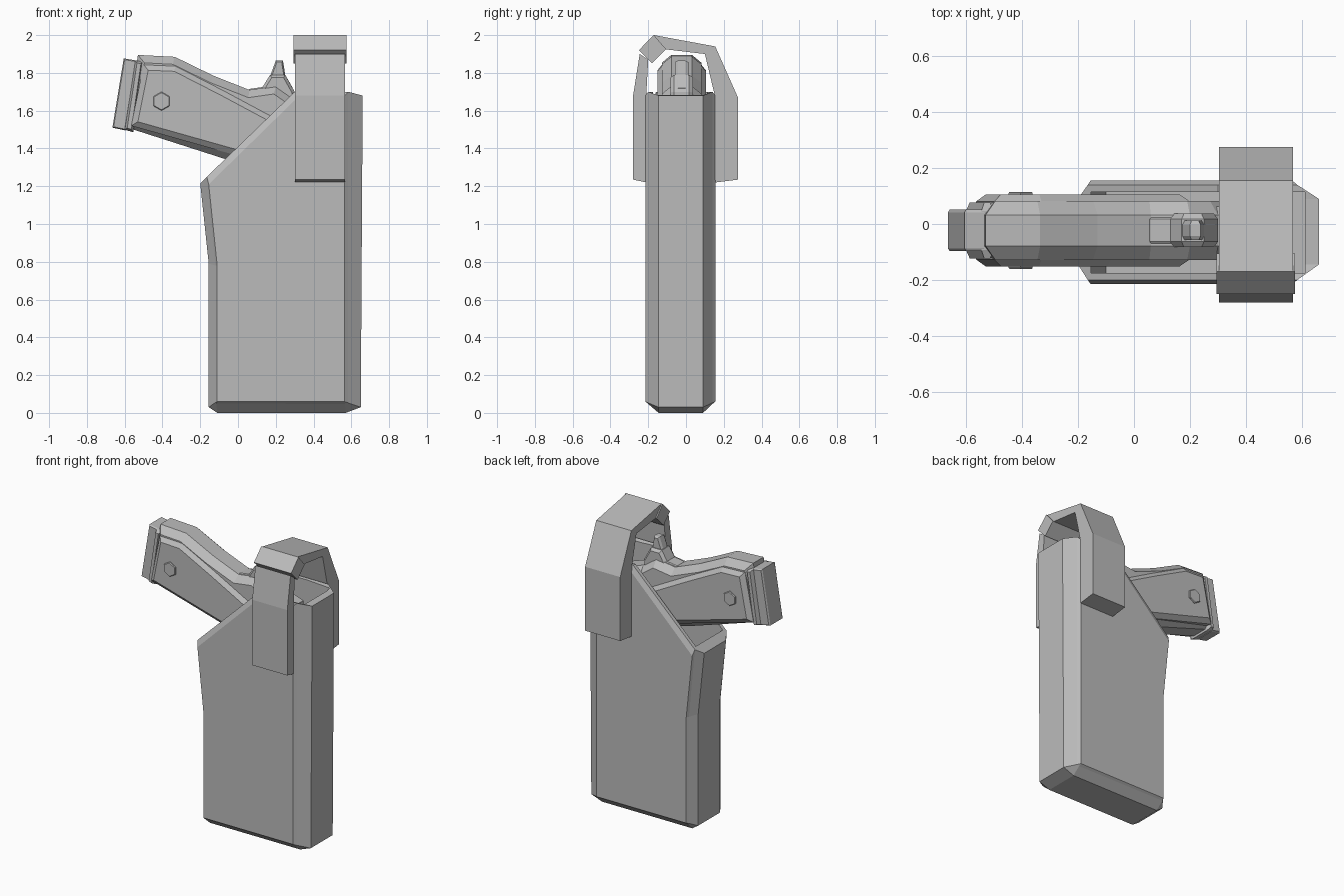
import bpy, bmesh, math
from mathutils import Vector, Matrix

cube = bpy.data.objects.get("Cube")
if cube:
    bpy.data.objects.remove(cube)

grey = bpy.data.materials.new("plain grey")
grey.use_nodes = True
grey.diffuse_color = (0.5, 0.5, 0.5, 1)
grey.node_tree.nodes["Principled BSDF"].inputs["Base Color"].default_value = (0.5, 0.5, 0.5, 1)


def loft(name, layers, axis="y"):
    """Join outlines of equal length, each at its own depth along y (xz points) or x (yz points)."""
    bm = bmesh.new()
    rings = []
    for depth, outline in layers:
        rings.append([bm.verts.new((a, depth, b) if axis == "y" else (depth, a, b))
                      for a, b in outline])
    for low, high in zip(rings, rings[1:]):
        for i in range(len(low)):
            j = (i + 1) % len(low)
            bm.faces.new((low[i], low[j], high[j], high[i]))
    bm.faces.new(rings[0][::-1])
    bm.faces.new(rings[-1])
    bmesh.ops.recalc_face_normals(bm, faces=bm.faces)
    mesh = bpy.data.meshes.new(name)
    bm.to_mesh(mesh)
    bm.free()
    mesh.materials.append(grey)
    obj = bpy.data.objects.new(name, mesh)
    bpy.context.collection.objects.link(obj)
    return obj


def inset(outline, d):
    """Mitred inset of a clockwise outline."""
    pts = [Vector(p) for p in outline]
    result = []
    for i, p in enumerate(pts):
        u = (p - pts[i - 1]).normalized()
        v = (pts[(i + 1) % len(pts)] - p).normalized()
        n1, n2 = Vector((u.y, -u.x)), Vector((v.y, -v.x))
        result.append(tuple(p + (n1 + n2) * d / max(1 + n1.dot(n2), 0.4)))
    return result


def bevelled(name, outline, half, depth, size, middle=-0.023):
    """Slab around the gun's middle plane with chamfered rims."""
    small = inset(outline, size)
    return loft(name, [(middle - half, small), (middle - half + depth, outline),
                       (middle + half - depth, outline), (middle + half, small)])


# Holster shell: flat sides, chamfered ends and a slanted mouth
side = [(-.11, .06), (-.11, .06), (-.11, .78), (-.155, 1.21), (.3, 1.655),
        (.565, 1.68), (.565, .06), (.565, .06)]
rim = [(-.12, .055), (-.115, .05), (-.12, .78), (-.165, 1.25), (.3, 1.70),
       (.583, 1.70), (.583, .055), (.575, .05)]
outer = [(-.11, 0), (-.155, .03), (-.155, .79), (-.2, 1.215), (.3, 1.70),
         (.66, 1.68), (.65, .03), (.57, 0)]
rim[0], rim[1] = rim[1], rim[0]
rim[6], rim[7] = (.583, .053), (.567, .047)
holster = loft("holster", [(-.215, side), (-.2, rim), (-.145, outer),
                           (.09, outer), (.14, rim), (.155, side)])

# Hollow mouth
well = [(-.15, 1.1), (-.17, 1.9), (.61, 1.9), (.61, .8), (-.1, .8)]
cutter = loft("holster_well_cutter", [(-.175, well), (.115, well)])
cutter.hide_render = True
cutter.hide_viewport = True
cut = holster.modifiers.new("well", "BOOLEAN")
cut.operation, cut.object, cut.solver = "DIFFERENCE", cutter, "EXACT"

# Grip frame
frame = [(-.585, 1.51), (-.53, 1.895), (-.335, 1.885), (-.13, 1.785), (.06, 1.71),
         (.13, 1.72), (.2, 1.73), (.3, 1.66), (.42, 1.5), (.3, 1.25), (-.04, 1.335)]
bevelled("grip_frame", frame, .105, .05, .04)

# Side grip panels
panel = [(-.565, 1.52), (-.5, 1.845), (-.33, 1.838), (-.08, 1.71), (.2, 1.56), (.12, 1.33), (-.05, 1.375)]
bevelled("grip_panels", panel, .128, .025, .03)

# Magazine base: stepped collar and end plate
collar = [(-.6, 1.5), (-.545, 1.865), (-.5, 1.86), (-.555, 1.485)]
bevelled("magazine_collar", collar, .1, .03, .012)
plate = [(-.665, 1.51), (-.605, 1.877), (-.535, 1.865), (-.595, 1.495)]
bevelled("magazine_plate", plate, .074, .01, .006)

# Tang and hammer above the frame
tang = [(.02, 1.68), (.06, 1.715), (.13, 1.725), (.17, 1.79), (.25, 1.79), (.3, 1.7), (.3, 1.62)]
bevelled("frame_tang", tang, .06, .02, .015)
hammer = [(.14, 1.7), (.2, 1.865), (.238, 1.865), (.25, 1.79), (.29, 1.72), (.28, 1.66)]
bevelled("hammer", hammer, .035, .015, .008)

# Slide lying inside the holster
slide = [(.12, .82), (.12, 1.6), (.3, 1.66), (.47, 1.6), (.47, .82)]
bevelled("slide", slide, .085, .03, .03)

# Hexagonal grip screws
hexagon = [(-.405 + .05 * math.sin(math.radians(a)), 1.65 + .05 * math.cos(math.radians(a)))
           for a in range(0, 360, 60)]
bevelled("grip_screws", hexagon, .138, .005, .004)


# Retention strap: back arch, front tab and folded clasp
def strap(name, outline, left, right):
    return loft(name, [(left, outline), (right, outline)], "x")


strap("back_strap", [(.155, 1.22), (.275, 1.235), (.275, 1.67), (.155, 1.94), (-.17, 2.0),
                     (-.11, 1.925), (.1, 1.9), (.15, 1.69)], .303, .567)
strap("front_strap", [(-.21, 1.22), (-.28, 1.235), (-.28, 1.68), (-.245, 1.9),
                      (-.2, 1.87), (-.21, 1.69)], .303, .567)
strap("strap_clasp", [(-.17, 2.0), (-.25, 1.92), (-.18, 1.85), (-.105, 1.925)], .295, .575)
